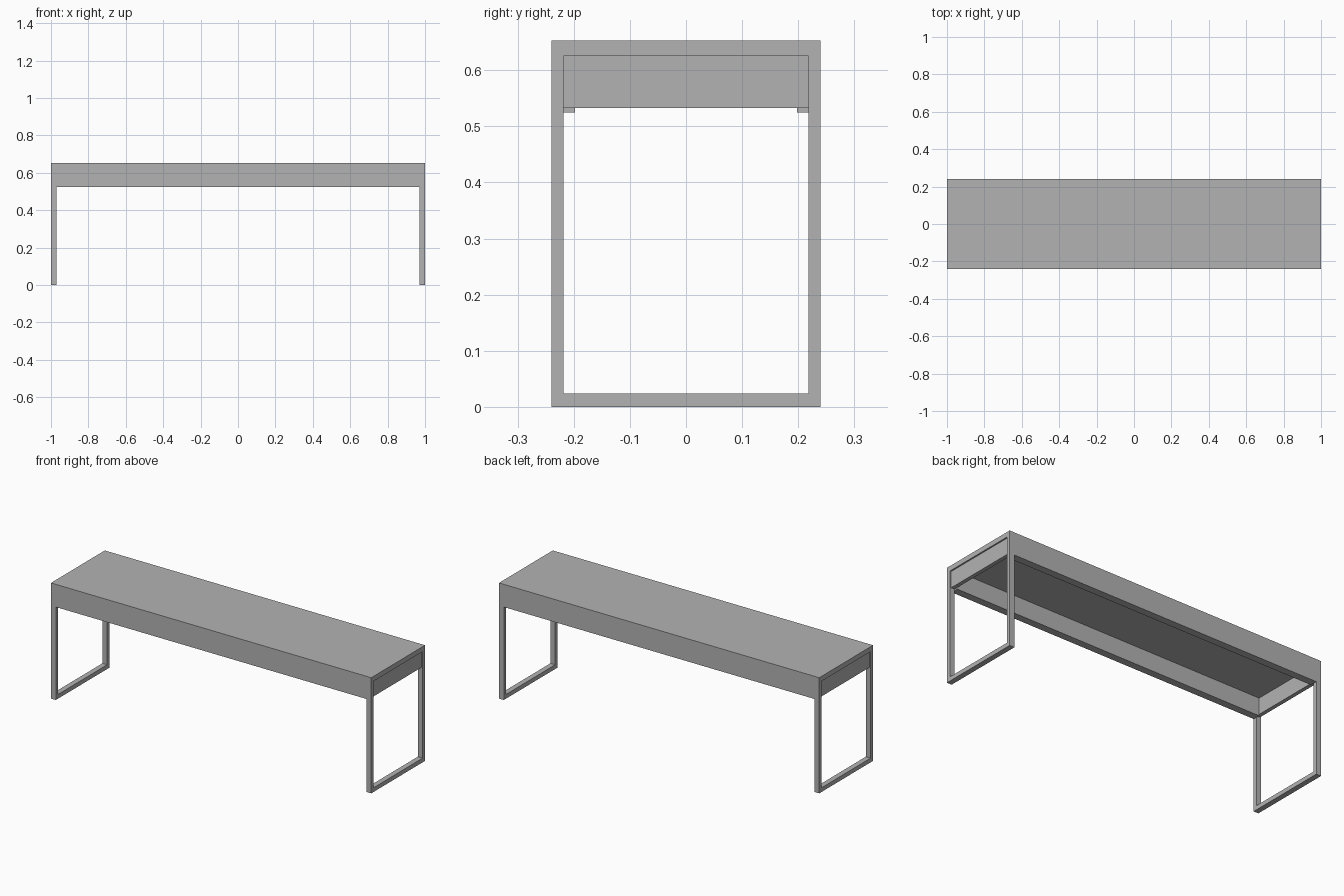
import bpy
import bmesh
from mathutils import Matrix, Vector

cube = bpy.data.objects.get("Cube")
if cube:
    bpy.data.objects.remove(cube, do_unlink=True)

grey = bpy.data.materials.new("plain grey")
grey.use_nodes = True
colour = (0.45, 0.45, 0.45, 1)
grey.diffuse_color = colour
grey.node_tree.nodes["Principled BSDF"].inputs["Base Color"].default_value = colour

HALF_X, HALF_Y, HEIGHT = 1.0, 0.24, 0.653
TUBE_X, TUBE_Y = 0.03, 0.022
TOP_UNDER = 0.625      # underside of the top board
APRON_LOW = 0.525
APRON_IN = 0.198       # inner face of the long aprons


def box(name, low, high):
    """Box between two opposite corners."""
    low, high = Vector(low), Vector(high)
    bm = bmesh.new()
    bmesh.ops.create_cube(bm, size=1, matrix=Matrix.Translation((low + high) / 2)
                          @ Matrix.Diagonal((high - low).to_4d()))
    mesh = bpy.data.meshes.new(name)
    bm.to_mesh(mesh)
    bm.free()
    mesh.materials.append(grey)
    obj = bpy.data.objects.new(name, mesh)
    bpy.context.collection.objects.link(obj)
    return obj


def mirrored(obj, x=False, y=False):
    """Repeat a part across the centre planes."""
    mod = obj.modifiers.new("mirror", 'MIRROR')
    mod.use_axis = (x, y, False)
    return obj


# Top board
box("top_board", (-HALF_X, -HALF_Y, TOP_UNDER), (HALF_X, HALF_Y, HEIGHT))

# Legs at the four corners and the floor rails joining each pair
inner_x, inner_y = HALF_X - TUBE_X, HALF_Y - TUBE_Y
mirrored(box("legs", (inner_x, inner_y, 0), (HALF_X, HALF_Y, TOP_UNDER)), x=True, y=True)
mirrored(box("floor_rails", (inner_x, -inner_y, 0), (HALF_X, inner_y, 0.024)), x=True)

# Long aprons, flush with the legs
mirrored(box("long_aprons", (-inner_x, APRON_IN, APRON_LOW),
             (inner_x, HALF_Y, TOP_UNDER)), y=True)

# End panels, set slightly back inside the leg frames
mirrored(box("end_panels", (inner_x, -inner_y, 0.533),
             (HALF_X - 0.008, inner_y, TOP_UNDER)), x=True)
